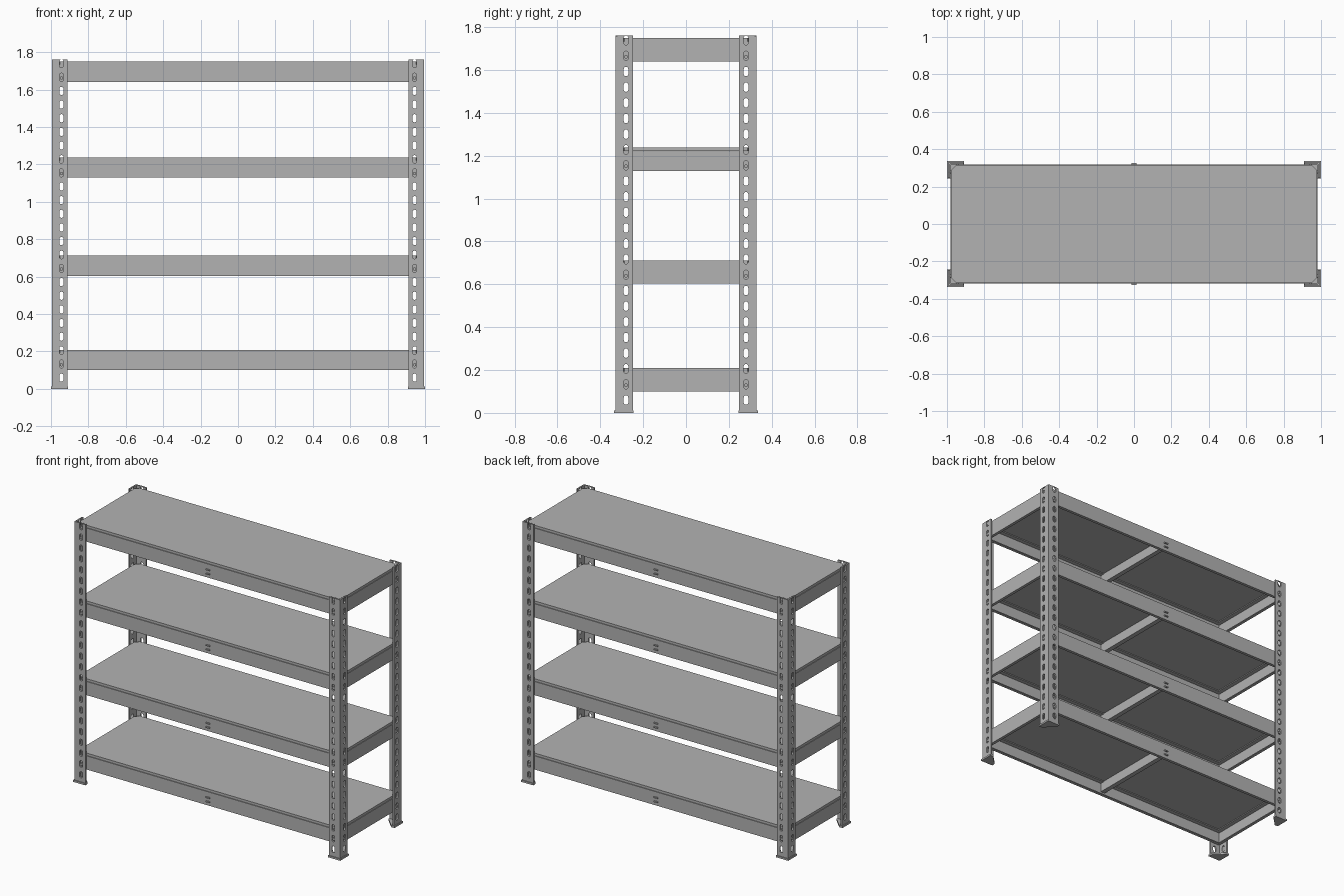
import bpy, bmesh, math
from mathutils import Vector, Matrix

cube = bpy.data.objects.get("Cube")
if cube:
    bpy.data.objects.remove(cube, do_unlink=True)

steel = bpy.data.materials.new("grey steel")
steel.use_nodes = True
GREY = (0.45, 0.45, 0.45, 1)
steel.diffuse_color = GREY
steel.node_tree.nodes["Principled BSDF"].inputs["Base Color"].default_value = GREY

HEIGHT = 1.76
OUT_X, OUT_Y = 0.994, 0.33      # outer faces of the posts
SHEET, ARM = 0.01, 0.083        # post sheet thickness and arm width
EDGE_X, EDGE_Y = 0.982, 0.318   # outer faces of the beams
PITCH, SLOTS = 0.073, 24
LEVELS = (0.1, 0.603, 1.129, 1.641)


def finish(name, bm, mirror=(False, False)):
    """Turn a bmesh into an object, mirrored across x and y where asked."""
    bmesh.ops.recalc_face_normals(bm, faces=bm.faces)
    mesh = bpy.data.meshes.new(name)
    bm.to_mesh(mesh)
    bm.free()
    mesh.materials.append(steel)
    obj = bpy.data.objects.new(name, mesh)
    bpy.context.collection.objects.link(obj)
    if any(mirror):
        mod = obj.modifiers.new("mirror", 'MIRROR')
        mod.use_axis[0], mod.use_axis[1] = mirror
        mod.use_mirror_merge = False
    return obj


def prism(bm, loops, origin, u, v, depth):
    """Extrude a flat outline, with optional hole loops, along depth."""
    edges = []
    for loop in loops:
        vs = [bm.verts.new(Vector(origin) + Vector(u) * a + Vector(v) * b) for a, b in loop]
        edges += [bm.edges.new((vs[i - 1], vs[i])) for i in range(len(vs))]
    fill = bmesh.ops.triangle_fill(bm, edges=edges, use_beauty=True)
    faces = [f for f in fill["geom"] if isinstance(f, bmesh.types.BMFace)]
    ext = bmesh.ops.extrude_face_region(bm, geom=faces, use_keep_orig=True)
    moved = [g for g in ext["geom"] if isinstance(g, bmesh.types.BMVert)]
    bmesh.ops.translate(bm, verts=moved, vec=depth)


def box(bm, lo, hi):
    lo, hi = Vector(lo), Vector(hi)
    mat = Matrix.Translation((lo + hi) / 2) @ Matrix.Diagonal((*(hi - lo), 1))
    bmesh.ops.create_cube(bm, size=1, matrix=mat)


def slot(a, z, r=0.011, half=0.011, n=6):
    """Upright slot outline with round ends."""
    pts = []
    for start, dz in ((0, half), (math.pi, -half)):
        for i in range(n + 1):
            t = start + math.pi * i / n
            pts.append((a + r * math.cos(t), z + dz + r * math.sin(t)))
    return pts


def arm_loops(start):
    outline = [(start, 0.008), (ARM, 0.008), (ARM, HEIGHT), (start, HEIGHT)]
    return [outline] + [slot(0.05, 0.06 + PITCH * k) for k in range(SLOTS)]


# Corner posts: two slotted arms forming an angle
bm = bmesh.new()
prism(bm, arm_loops(0), (OUT_X, OUT_Y, 0), (-1, 0, 0), (0, 0, 1), (0, -SHEET, 0))
prism(bm, arm_loops(SHEET), (OUT_X, OUT_Y, 0), (0, -1, 0), (0, 0, 1), (-SHEET, 0, 0))
finish("corner_posts", bm, (True, True))

# Feet under the posts
bm = bmesh.new()
foot = [(0, 0), (0.092, 0), (0.092, 0.024), (0.024, 0.092), (0, 0.092)]
prism(bm, [foot], (1, 0.336, 0), (-1, 0, 0), (0, -1, 0), (0, 0, 0.012))
finish("feet", bm, (True, True))

# Folded beam section: (inward distance, height)
T = 0.006
section = [(0, 0), (0.02, 0), (0.02, T), (T, T), (T, 0.086),
           (0.035, 0.086), (0.035, 0.092), (0, 0.092)]

for n, z in enumerate(LEVELS, 1):
    # Long beams along front and back
    bm = bmesh.new()
    prism(bm, [section], (-EDGE_X + 0.002, EDGE_Y, z), (0, -1, 0), (0, 0, 1),
          (2 * EDGE_X - 0.004, 0, 0))
    finish(f"long_beams_{n}", bm, (False, True))

    # Short beams at the two ends
    bm = bmesh.new()
    prism(bm, [section], (EDGE_X, -EDGE_Y + 0.002, z), (-1, 0, 0), (0, 0, 1),
          (0, 2 * EDGE_Y - 0.004, 0))
    finish(f"end_beams_{n}", bm, (True, False))

    # Shelf board with clipped corners
    bm = bmesh.new()
    x, y, c = EDGE_X - 0.003, EDGE_Y - 0.004, 0.026
    corners = [(x, y - c), (x - c, y), (c - x, y), (-x, y - c),
               (-x, c - y), (c - x, -y), (x - c, -y), (x, c - y)]
    prism(bm, [corners], (0, 0, z + 0.0925), (1, 0, 0), (0, 1, 0), (0, 0, 0.0165))
    finish(f"shelf_board_{n}", bm)

    # Middle support bar below the board
    bm = bmesh.new()
    box(bm, (-0.016, T - EDGE_Y, z + 0.025), (0.016, EDGE_Y - T, z + 0.09))
    finish(f"support_bar_{n}", bm)

    # Tabs of the support bar poking through the long beams
    bm = bmesh.new()
    for dz in (0.022, 0.05):
        box(bm, (-0.014, EDGE_Y - 0.004, z + dz), (0.014, EDGE_Y + 0.008, z + dz + 0.008))
    finish(f"support_tabs_{n}", bm, (False, True))

    # Rivets hooked in the post slots
    bm = bmesh.new()
    rz = 0.06 + PITCH * (1 + 7 * (n - 1)) - 0.004
    for pos, axis in (((OUT_X - 0.05, EDGE_Y + 0.004, rz), 'X'),
                      ((EDGE_X + 0.004, OUT_Y - 0.05, rz), 'Y')):
        bmesh.ops.create_cone(bm, cap_ends=True, segments=12, radius1=0.009, radius2=0.009,
                              depth=0.014, matrix=Matrix.Translation(pos)
                              @ Matrix.Rotation(math.pi / 2, 4, axis))
    finish(f"rivets_{n}", bm, (True, True))
